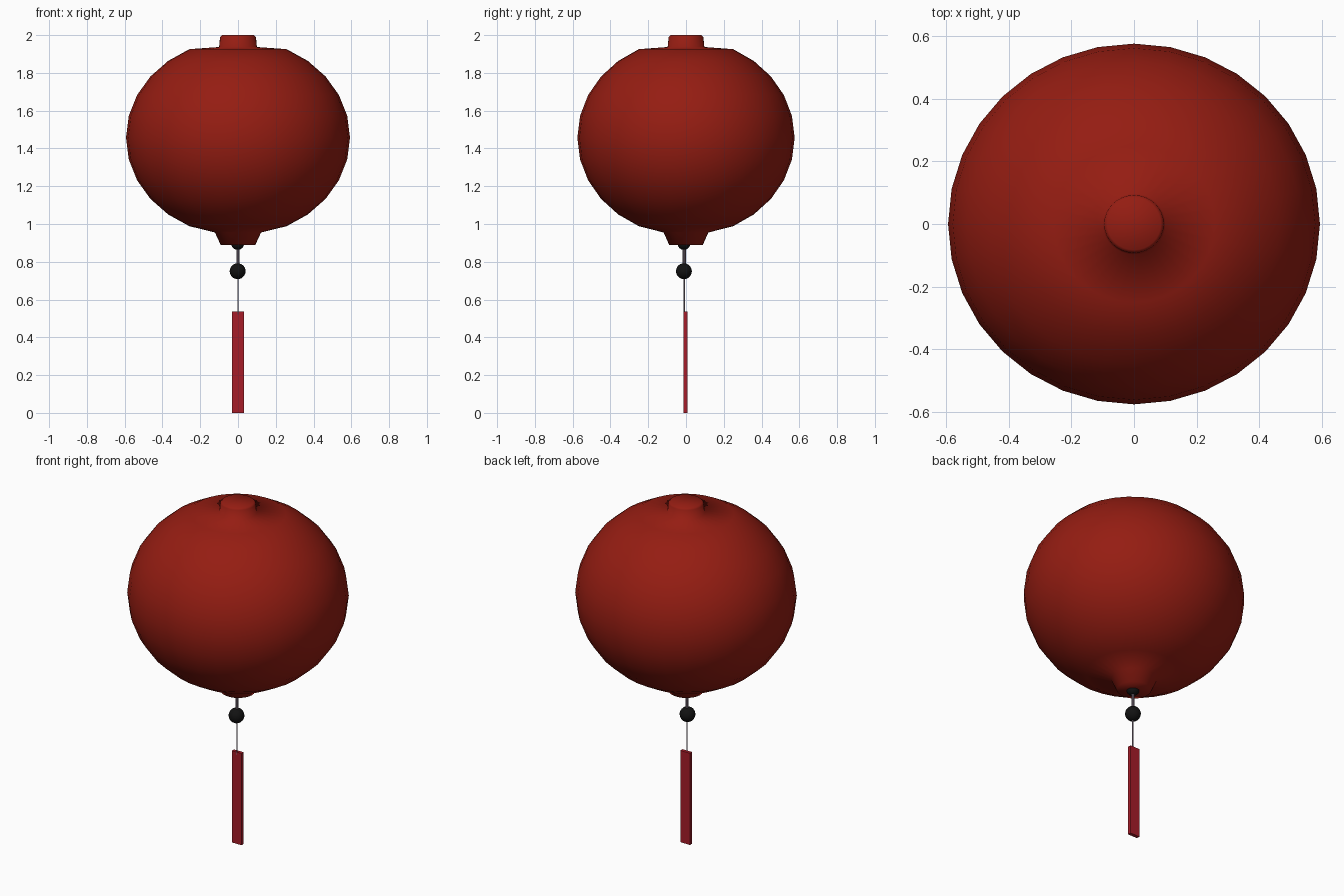
import bpy, bmesh, math

if "Cube" in bpy.data.objects:
    bpy.data.objects.remove(bpy.data.objects["Cube"])


def material(name, rgb):
    m = bpy.data.materials.new(name)
    m.diffuse_color = (*rgb, 1)
    m.use_nodes = True
    m.node_tree.nodes["Principled BSDF"].inputs["Base Color"].default_value = m.diffuse_color
    return m


RED = material("paper_red", (0.30, 0.012, 0.006))
TAG = material("tag_red", (0.38, 0.012, 0.022))
BLACK = material("bead_black", (0.006, 0.006, 0.006))
CORD = material("cord_grey", (0.22, 0.17, 0.22))


def lathe(name, profile, sides, mat, sy=1.0):
    bm = bmesh.new()
    rings = []
    for r, z in profile:
        rings.append([bm.verts.new((r * math.cos(a), r * sy * math.sin(a), z))
                      for a in (2 * math.pi * i / sides for i in range(sides))])
    for lo, hi in zip(rings, rings[1:]):
        for i in range(sides):
            j = (i + 1) % sides
            bm.faces.new((lo[i], lo[j], hi[j], hi[i]))
    bm.faces.new(rings[0][::-1])
    bm.faces.new(rings[-1])
    me = bpy.data.meshes.new(name)
    bm.to_mesh(me)
    bm.free()
    me.materials.append(mat)
    me.shade_smooth()
    ob = bpy.data.objects.new(name, me)
    bpy.context.collection.objects.link(ob)
    return ob


def finish(name, mat, smooth=True):
    ob = bpy.context.object
    ob.name = name
    ob.data.materials.append(mat)
    if smooth:
        bpy.ops.object.shade_smooth_by_angle()
    return ob


# Lantern body: flattened globe between a bottom collar and a top collar
globe = [(0.593 * math.cos(math.radians(a)), 1.457 + 0.52 * math.sin(math.radians(a)))
         for a in (-64.3 + 12.86 * i for i in range(11))]
lathe("lantern_body",
      [(0.092, 0.89), (0.122, 0.955)] + globe + [(0.10, 1.937), (0.095, 1.99), (0.085, 2.0)],
      32, RED, 0.97)

# Beads
for name, r, z in (("upper_bead", 0.034, 0.897), ("lower_bead", 0.042, 0.75)):
    bpy.ops.mesh.primitive_uv_sphere_add(segments=24, ring_count=14, radius=r,
                                         location=(-0.002, -0.011, z))
    finish(name, BLACK)

# Cords
for name, r, z0, z1 in (("upper_cord", 0.009, 0.76, 0.89), ("lower_cord", 0.004, 0.52, 0.74)):
    bpy.ops.mesh.primitive_cylinder_add(vertices=10, radius=r, depth=z1 - z0,
                                        location=(0, -0.009, (z0 + z1) / 2))
    finish(name, CORD)

# Hanging paper tag
bpy.ops.mesh.primitive_cube_add(size=1, location=(0, -0.002, 0.268))
tag = finish("hanging_tag", TAG, smooth=False)
tag.scale = (0.062, 0.02, 0.536)
